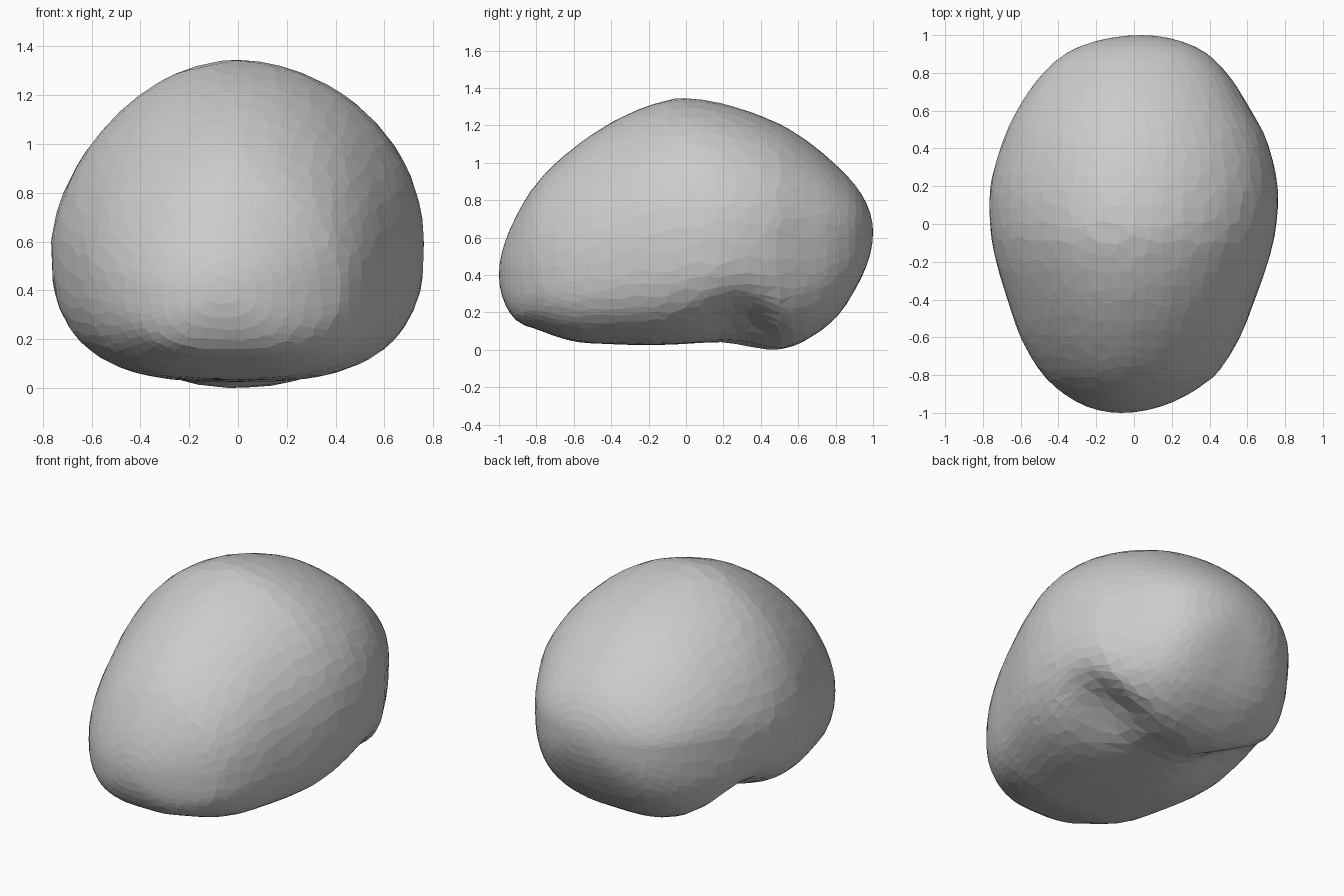
import bpy, bmesh, random
from math import acos, cos, sin, pi, exp

if "Cube" in bpy.data.objects:
    bpy.data.objects.remove(bpy.data.objects["Cube"])

random.seed(4)

# Cross-sections along the body: y, left x, right x, bottom z, top z, height of widest point
SECTIONS = [
    (-1.00, -0.07, -0.07, 0.40, 0.40, 0.40),
    (-0.97, -0.24, 0.13, 0.25, 0.57, 0.40),
    (-0.90, -0.37, 0.29, 0.15, 0.73, 0.40),
    (-0.80, -0.48, 0.43, 0.11, 0.89, 0.42),
    (-0.60, -0.60, 0.56, 0.045, 1.08, 0.46),
    (-0.40, -0.67, 0.64, 0.03, 1.215, 0.50),
    (-0.20, -0.73, 0.71, 0.025, 1.305, 0.54),
    (-0.03, -0.76, 0.75, 0.03, 1.345, 0.57),
    (0.20, -0.76, 0.76, 0.04, 1.315, 0.59),
    (0.45, -0.69, 0.70, 0.00, 1.23, 0.62),
    (0.60, -0.62, 0.62, 0.03, 1.15, 0.63),
    (0.80, -0.48, 0.49, 0.17, 0.99, 0.63),
    (0.93, -0.31, 0.34, 0.37, 0.845, 0.63),
    (1.00, 0.04, 0.04, 0.63, 0.63, 0.63),
]
KNOTS = [acos(-s[0]) for s in SECTIONS]


def section_at(t):
    """Smooth cubic interpolation of the section values at parameter t."""
    n = len(KNOTS)
    i = max(k for k in range(n - 1) if KNOTS[k] <= t + 1e-9)
    h = KNOTS[i + 1] - KNOTS[i]
    f = (t - KNOTS[i]) / h

    def slope(k, c):
        a, b = max(k - 1, 0), min(k + 1, n - 1)
        return (SECTIONS[b][c] - SECTIONS[a][c]) / (KNOTS[b] - KNOTS[a])

    return [(2*f**3 - 3*f*f + 1) * SECTIONS[i][c] + (f**3 - 2*f*f + f) * h * slope(i, c)
            + (3*f*f - 2*f**3) * SECTIONS[i + 1][c] + (f**3 - f*f) * h * slope(i + 1, c)
            for c in range(1, 6)]


def power(v, e):
    return (abs(v) ** e) * (1 if v >= 0 else -1)


def surface_point(t, a):
    left, right, low, high, mid = section_at(t)
    y = -cos(t)
    xc = (left + right) / 2
    # Crown a little flattened on the left, underside squarer
    ex = 2 / (1.9 + 0.15 * cos(a)) if sin(a) >= 0 else 2 / 2.9
    x = xc + (right - left) / 2 * power(cos(a), ex)
    s = power(sin(a), ex)
    z = mid + s * ((high - mid) if s >= 0 else (mid - low))
    # Shallow cross valley under the rear, to either side of the centre
    if s < 0:
        side = 1 - exp(-abs(x / 0.36) ** 3)
        width = 0.24 if y < 0.33 else 0.19
        depth = exp(-((y - 0.33) / width) ** 2) * side * s * s
        z += 0.16 * depth
        x -= 0.03 * depth * (1 if x > 0 else -1)
    return x, y, z


# Rounded lobed body, lofted from pole to pole
RINGS, SIDES = 36, 52
bm = bmesh.new()
front = bm.verts.new((-0.07, -1.0, 0.40))
back = bm.verts.new((0.04, 1.0, 0.63))
rings = []
for i in range(1, RINGS):
    ring = []
    wobble = 0.3 * min(1, min(i, RINGS - i) / 8 - 0.1)
    for j in range(SIDES):
        jt = random.uniform(-wobble, wobble)
        ja = random.uniform(-wobble, wobble)
        ring.append(bm.verts.new(surface_point(pi * (i + jt) / RINGS,
                                               2 * pi * (j + ja) / SIDES)))
    rings.append(ring)
for j in range(SIDES):
    k = (j + 1) % SIDES
    bm.faces.new((front, rings[0][j], rings[0][k]))
    bm.faces.new((back, rings[-1][k], rings[-1][j]))
    for a, b in zip(rings, rings[1:]):
        bm.faces.new((a[j], b[j], b[k], a[k]))
bmesh.ops.triangulate(bm, faces=bm.faces[:])
bmesh.ops.recalc_face_normals(bm, faces=bm.faces[:])
mesh = bpy.data.meshes.new("lobed_body")
bm.to_mesh(mesh)
bm.free()
bpy.context.collection.objects.link(bpy.data.objects.new("lobed_body", mesh))
